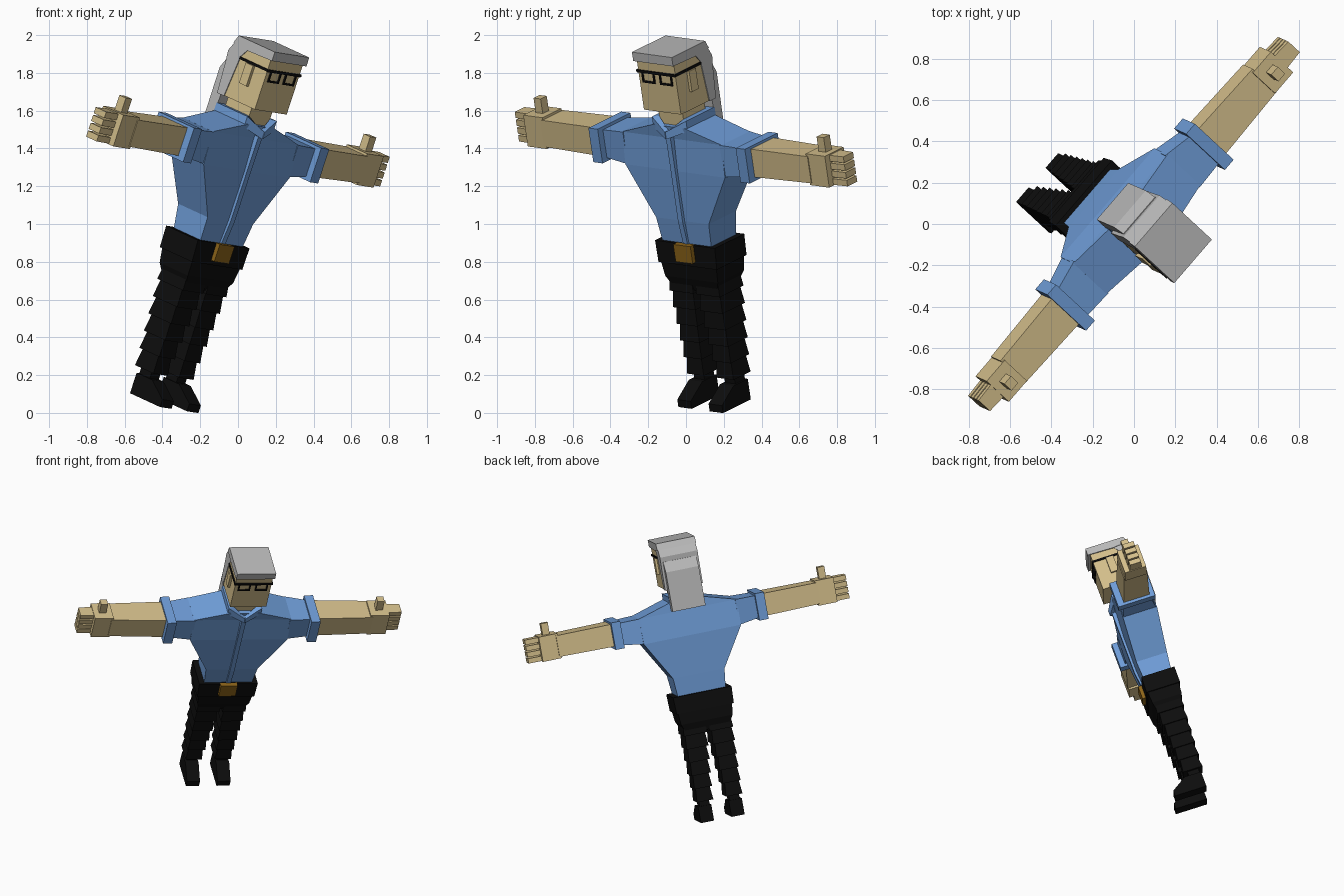
import bpy, bmesh
from mathutils import Matrix, Vector

if "Cube" in bpy.data.objects:
    bpy.data.objects.remove(bpy.data.objects["Cube"], do_unlink=True)

# Pose: the whole figure leans and is turned; parts are built upright around the chest
left = Vector((.65, .753, -.103)).normalized()
up = Vector((.307, -.137, .942))
up = (up - left * up.dot(left)).normalized()
back = up.cross(left)
POSE = Matrix((left, back, up)).transposed().to_4x4()
POSE.translation = (0, 0, 1.41)


def material(name, rgb):
    m = bpy.data.materials.new(name)
    m.use_nodes = True
    m.diffuse_color = (*rgb, 1)
    m.node_tree.nodes["Principled BSDF"].inputs["Base Color"].default_value = (*rgb, 1)
    return m


SKIN = material("skin", (.66, .52, .26))
BLUE = material("blue shirt", (.16, .34, .69))
GREY = material("grey hair", (.49, .49, .49))
BLACK = material("black cloth", (.004, .004, .004))
GOLD = material("dark gold", (.27, .13, .01))


def finish(name, bm, mat):
    bmesh.ops.recalc_face_normals(bm, faces=bm.faces)
    mesh = bpy.data.meshes.new(name)
    bm.to_mesh(mesh)
    bm.free()
    mesh.materials.append(mat)
    obj = bpy.data.objects.new(name, mesh)
    bpy.context.collection.objects.link(obj)
    obj.matrix_world = POSE


def skin_rings(name, rings, mat):
    """Join rings of equal length into a closed solid."""
    bm = bmesh.new()
    rows = [[bm.verts.new(p) for p in ring] for ring in rings]
    n = len(rows[0])
    for lo, hi in zip(rows, rows[1:]):
        for i in range(n):
            j = (i + 1) % n
            bm.faces.new((lo[i], lo[j], hi[j], hi[i]))
    bm.faces.new(rows[0])
    bm.faces.new(rows[-1])
    finish(name, bm, mat)


def stack(name, sections, mat):
    """Rectangular sections (z, x0, x1, y0, y1) from bottom to top."""
    skin_rings(name, [[(x0, y0, z), (x1, y0, z), (x1, y1, z), (x0, y1, z)]
                      for z, x0, x1, y0, y1 in sections], mat)


def limb(name, sections, mat):
    """Rectangular sections (x, y0, y1, z0, z1) along the arm."""
    skin_rings(name, [[(x, y0, z0), (x, y1, z0), (x, y1, z1), (x, y0, z1)]
                      for x, y0, y1, z0, z1 in sections], mat)


def box(name, x0, x1, y0, y1, z0, z1, mat):
    stack(name, [(z0, x0, x1, y0, y1), (z1, x0, x1, y0, y1)], mat)


def slab(name, x0, x1, profile, mat):
    """Side profile of (y, z) points extruded across x."""
    skin_rings(name, [[(x, y, z) for y, z in profile] for x in (x0, x1)], mat)


SIDES = ((1, "left"), (-1, "right"))

# Torso, widening from the waist to the shoulders
stack("shirt", [(-.53, -.17, .17, -.10, .10), (-.38, -.185, .185, -.11, .115),
                (-.10, -.35, .35, -.11, .14), (.08, -.35, .35, -.10, .13),
                (.15, -.11, .11, -.11, .13)], BLUE)
slab("placket", -.016, .016, [(-.10, -.51), (-.113, -.51), (-.127, -.38),
                              (-.127, -.1), (-.128, .13), (-.10, .13)], BLUE)

# Neck and collar
box("neck", -.085, .085, -.08, .10, .08, .26, SKIN)
box("back_collar", -.12, .12, .10, .135, .12, .19, BLUE)
for s, side in SIDES:
    skin_rings(side + "_collar", [
        [(s * .002, -.145, .09), (s * .002, -.115, .09), (s * .002, -.115, .13), (s * .002, -.145, .13)],
        [(s * .12, -.10, .13), (s * .085, -.08, .13), (s * .085, -.08, .19), (s * .12, -.10, .19)],
        [(s * .12, .135, .13), (s * .085, .11, .13), (s * .085, .11, .19), (s * .12, .135, .19)]], BLUE)

# Head and ears
box("head", -.13, .13, -.142, .12, .242, .53, SKIN)
for s, side in SIDES:
    box(side + "_ear", *sorted((s * .12, s * .147)), -.05, .005, .34, .455, SKIN)

# Hair: cap with a stepped back and a hanging panel
slab("hair_cap", -.14, .14, [(-.16, .52), (-.16, .57), (.115, .57), (.135, .525),
                             (.02, .515)], GREY)
slab("hair_crown_back", -.135, .135, [(.02, .53), (.13, .53), (.158, .475), (.15, .40),
                                      (.14, .24), (.088, .24), (.063, .47)], GREY)
slab("hair_panel", -.118, .118, [(.13, .09), (.19, .09), (.192, .37), (.158, .44),
                                 (.12, .44)], GREY)

# Glasses: brow bar, temples and two rectangular rims
box("glasses_bar", -.135, .135, -.15, -.141, .454, .468, BLACK)
for s, side in SIDES:
    box(side + "_temple", *sorted((s * .129, s * .138)), -.15, .065, .456, .469, BLACK)
    for part, x0, x1, z0, z1 in (("inner", .018, .027, .4, .458), ("outer", .096, .105, .4, .458),
                                 ("lower", .018, .105, .4, .41)):
        box(f"{side}_{part}_rim", *sorted((s * x0, s * x1)), -.15, -.141, z0, z1, BLACK)

# Arms with sleeves, cuffs, hands, stacked fingers and raised thumbs
for s, side in SIDES:
    limb(side + "_sleeve", [(s * .34, -.105, .135, -.10, .08),
                            (s * .50, -.10, .10, -.08, .075)], BLUE)
    limb(side + "_cuff", [(s * x, -.14, .13, -.10, .092) for x in (.485, .55)], BLUE)
    limb(side + "_forearm", [(s * .53, -.095, .095, -.08, .078),
                             (s * .94, -.085, .085, -.075, .075)], SKIN)
    limb(side + "_hand", [(s * x, -.08, .075, -.088, .088) for x in (.925, 1.06)], SKIN)
    for i in range(4):
        z = -.084 + i * .044
        limb(f"{side}_finger_{i + 1}", [(s * 1.05, -.045, .045, z, z + .034),
                                        (s * 1.155, -.04, .04, z, z + .034)], SKIN)
    box(side + "_thumb", *sorted((s * .97, s * 1.02)), -.025, .025, .08, .17, SKIN)

# Belt, buckle and hips
stack("belt", [(-.63, -.205, .205, -.12, .125), (-.51, -.21, .21, -.117, .125)], BLACK)
box("buckle", -.06, .06, -.143, -.11, -.605, -.508, GOLD)
stack("hips", [(-.78, -.15, .15, -.085, .085), (-.71, -.185, .185, -.105, .11),
               (-.62, -.195, .195, -.112, .118)], BLACK)

# Trouser legs made of tapering folds, then ankles and shoes
FOLDS = 6
TOP, BOTTOM = -.70, -1.27
for s, side in SIDES:
    for i in range(FOLDS):
        t = i / FOLDS
        z1 = TOP + (BOTTOM - TOP) * t
        z0 = z1 + (BOTTOM - TOP) / FOLDS
        w, d = .084 - .03 * t, .098 - .033 * t
        c = s * (.093 + .014 * t)
        stack(f"{side}_leg_fold_{i + 1}", [(z0, c - w, c + w, -d, d),
                                          (z1, c - w + .008, c + w - .008, -d + .01, d - .01)], BLACK)
    box(side + "_ankle", s * .108 - .036, s * .108 + .036, -.04, .04, -1.34, -1.25, BLACK)
    slab(side + "_shoe", s * .11 - .047, s * .11 + .047,
         [(.048, -1.42), (-.18, -1.42), (-.18, -1.378), (-.07, -1.305), (.048, -1.305)], BLACK)
